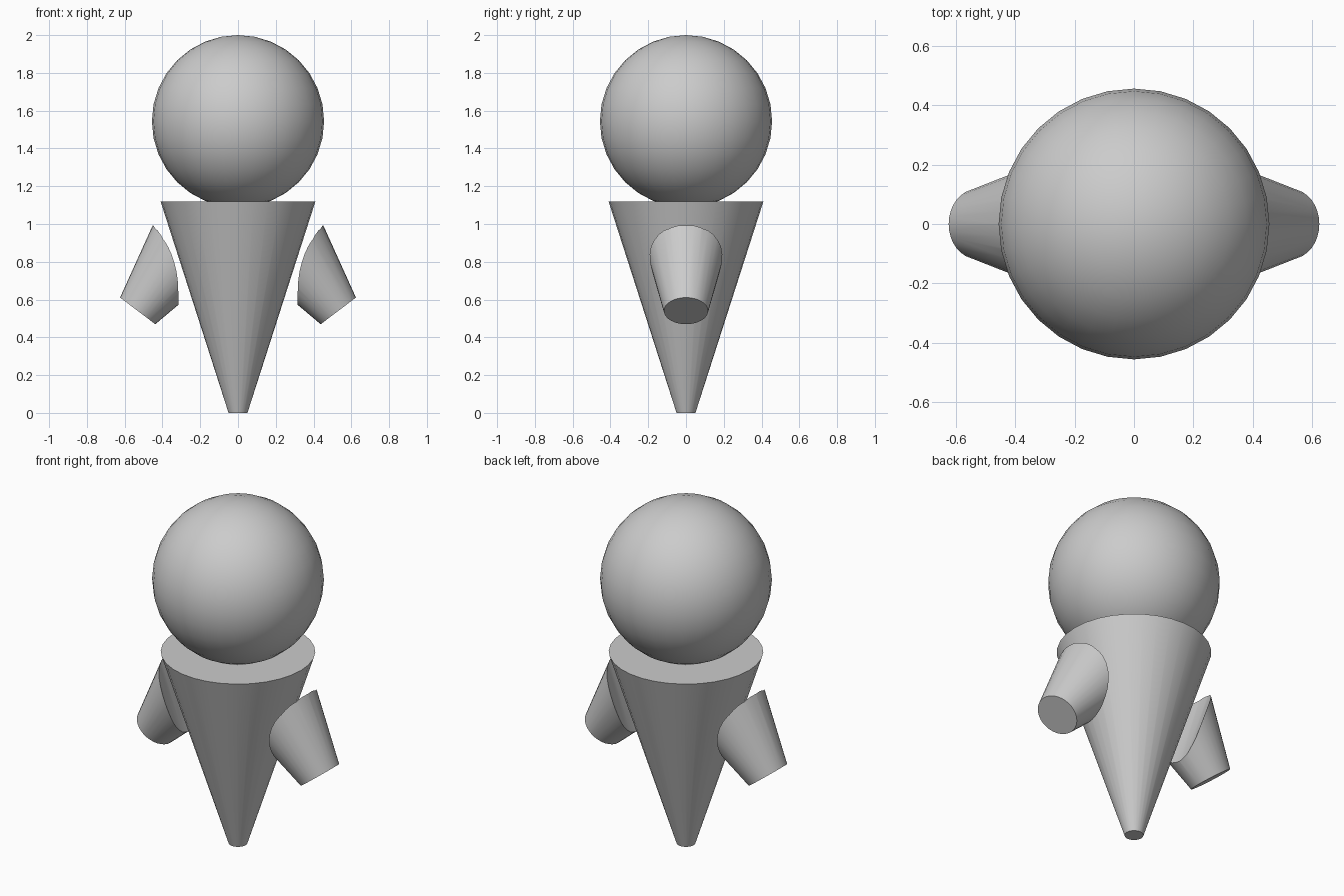
import bpy, math
from mathutils import Vector

if "Cube" in bpy.data.objects:
    bpy.data.objects.remove(bpy.data.objects["Cube"])


def select(ob):
    bpy.ops.object.select_all(action='DESELECT')
    ob.select_set(True)
    bpy.context.view_layer.objects.active = ob


def cone(name, start, direction, length, r1, r2):
    """Frustum running from start along direction, with its mesh in world space."""
    d = Vector(direction).normalized()
    bpy.ops.mesh.primitive_cone_add(
        vertices=32, radius1=r1, radius2=r2, depth=length,
        location=Vector(start) + d * length / 2,
        rotation=d.to_track_quat('Z', 'Y').to_euler())
    ob = bpy.context.object
    ob.name = name
    bpy.ops.object.transform_apply(location=True, rotation=True, scale=True)
    return ob


def smooth(ob):
    select(ob)
    bpy.ops.object.shade_smooth_by_angle(angle=math.radians(30))


# Round head
bpy.ops.mesh.primitive_uv_sphere_add(segments=32, ring_count=16, radius=0.456,
                                     location=(0, 0, 1.544))
head = bpy.context.object
head.name = "head"
smooth(head)

# Body tapering down to a small flat foot
body = cone("body", (0, 0, 0), (0, 0, 1), 1.12, 0.05, 0.41)
smooth(body)

# Arms: flared stubs hollowed by an enlarged body cone, leaving an even gap
slope, gap, cut_height = 0.36 / 1.12, 0.083, 1.4
cutter = cone("arm_cutter", (0, 0, 0), (0, 0, 1), cut_height,
              0.05 + gap, 0.05 + gap + slope * cut_height)
cutter.hide_render = True

arms = cone("arms", (0.531, 0, 0.54), (-0.603, 0, 0.797), 0.55, 0.117, 0.242)
cut = arms.modifiers.new("cut", 'BOOLEAN')
cut.operation = 'DIFFERENCE'
cut.solver = 'EXACT'
cut.object = cutter
arms.modifiers.new("mirror", 'MIRROR')
select(arms)
for name in ("cut", "mirror"):
    bpy.ops.object.modifier_apply(modifier=name)
bpy.data.objects.remove(cutter)
smooth(arms)
